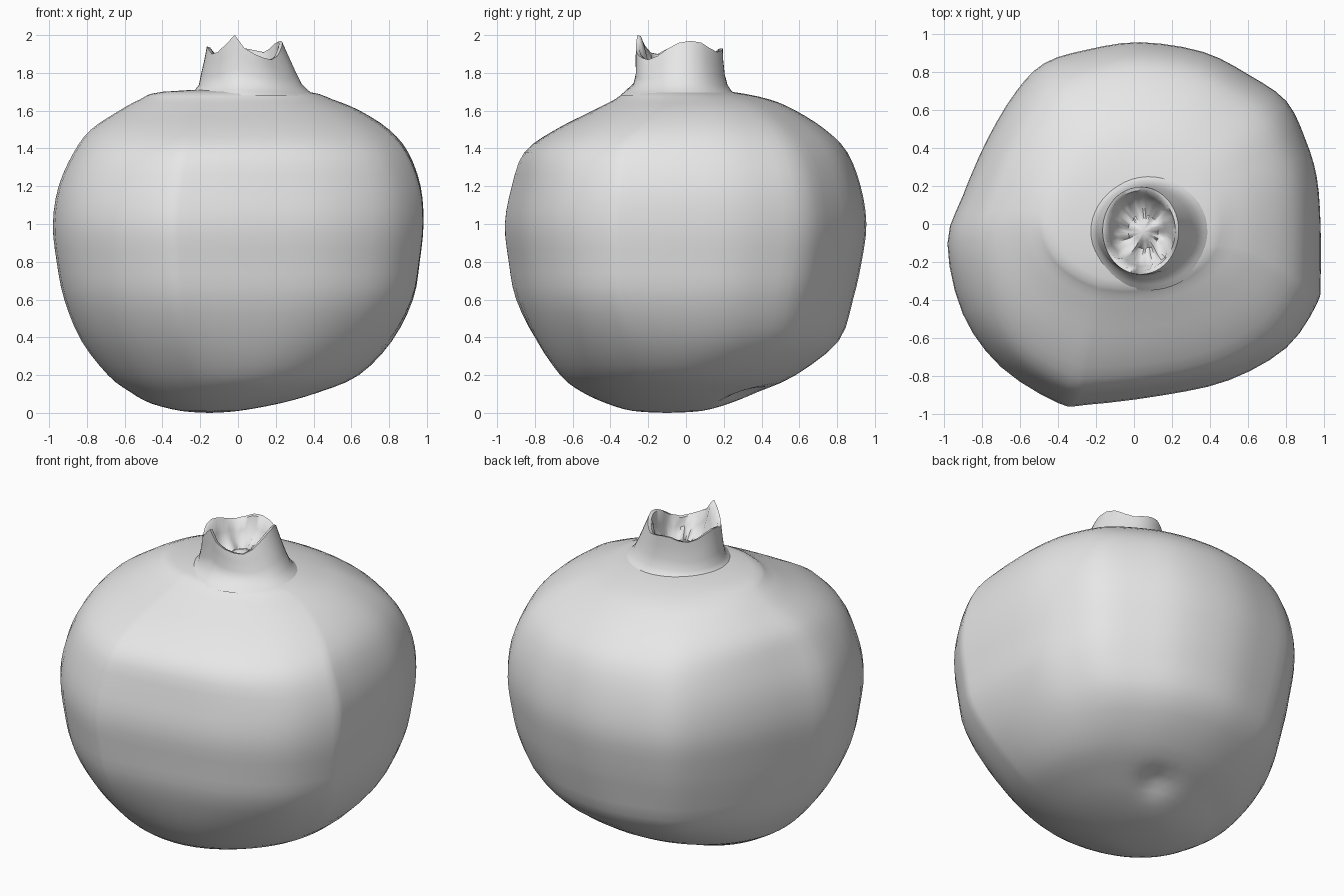
import bpy, bmesh, math, random
from mathutils import Vector

random.seed(4)

cube = bpy.data.objects.get("Cube")
if cube:
    bpy.data.objects.remove(cube, do_unlink=True)

skin = bpy.data.materials.new("plain_grey")
skin.use_nodes = True
grey = (0.8, 0.8, 0.8, 1)
skin.diffuse_color = grey
skin.node_tree.nodes["Principled BSDF"].inputs["Base Color"].default_value = grey


def smooth_samples(keys, steps, closed):
    """Run a Catmull-Rom spline through the key tuples."""
    count = len(keys)

    def key(i):
        return Vector(keys[i % count] if closed else keys[max(0, min(i, count - 1))])

    samples = []
    for i in range(count if closed else count - 1):
        a, b, c, d = (key(i + k) for k in (-1, 0, 1, 2))
        for s in range(steps):
            t = s / steps
            samples.append(b + (c - a) * t / 2
                           + (a - b * 2.5 + c * 2 - d / 2) * t * t
                           + (b * 3 - a - c * 3 + d) * t * t * t / 2)
    if not closed:
        samples.append(key(count - 1))
    return samples


def loft(name, rings, sharp_angle):
    """Skin a list of closed point rings into one smooth object."""
    bm = bmesh.new()
    loops = [[bm.verts.new(p) for p in ring] for ring in rings]
    for low, high in zip(loops, loops[1:]):
        n = len(low)
        for i in range(n):
            j = (i + 1) % n
            bm.faces.new((low[i], low[j], high[j], high[i]))
    bmesh.ops.remove_doubles(bm, verts=bm.verts, dist=0.0005)
    bmesh.ops.recalc_face_normals(bm, faces=bm.faces)
    mesh = bpy.data.meshes.new(name)
    bm.to_mesh(mesh)
    bm.free()
    mesh.materials.append(skin)
    obj = bpy.data.objects.new(name, mesh)
    bpy.context.collection.objects.link(obj)
    bpy.ops.object.select_all(action="DESELECT")
    obj.select_set(True)
    bpy.context.view_layer.objects.active = obj
    bpy.ops.object.shade_smooth_by_angle(angle=math.radians(sharp_angle))
    return obj


# Fruit body: lumpy plan outline, scaled to the extents at each height
outline = [(.98, -.3), (.98, 0), (.96, .25), (.9, .45), (.8, .65), (.6, .79),
           (.36, .91), (.03, .96), (-.25, .92), (-.47, .85), (-.62, .7),
           (-.77, .45), (-.9, .15), (-.98, -.1), (-.9, -.47), (-.7, -.75),
           (-.4, -.94), (-.25, -.95), (.15, -.9), (.5, -.82), (.8, -.65), (.96, -.42)]
plan = [Vector((p.x / .98, p.y / .955)) for p in smooth_samples(outline, 3, True)]

# Height, then left, right, front and back extents
extents = [(0, -.15, -.15, -.1, -.1), (.01, -.3, 0, -.28, .08),
           (.05, -.46, .22, -.42, .23), (.11, -.57, .43, -.55, .38),
           (.2, -.69, .64, -.67, .58), (.38, -.83, .815, -.8, .805),
           (.6, -.92, .925, -.9, .88), (.8, -.96, .96, -.935, .925),
           (1, -.98, .98, -.955, .95), (1.2, -.95, .965, -.92, .92),
           (1.38, -.87, .9, -.86, .85), (1.5, -.78, .8, -.7, .735),
           (1.6, -.63, .645, -.5, .58), (1.66, -.52, .5, -.38, .44),
           (1.7, -.4, .37, -.3, .24), (1.72, .04, .04, -.03, -.03)]
dent = Vector((.1, .31, .08))
body_rings = []
for z, x0, x1, y0, y1 in smooth_samples(extents, 3, False):
    # The outline rounds off towards both poles
    roundness = min(1, abs(z - .95) / .8) ** 3
    ring = []
    for p in plan:
        q = p.lerp(p.normalized(), roundness)
        v = Vector(((x0 + x1 + (x1 - x0) * q.x) / 2,
                    (y0 + y1 + (y1 - y0) * q.y) / 2, max(z, 0)))
        # Shallow blossom scar under the fruit
        push = math.exp(-((v - dent).length / .09) ** 2)
        v += Vector((-.2, -.4, 1)) * .035 * push
        ring.append(v)
    body_rings.append(ring)
loft("fruit_body", body_rings, 60)

# Crown: flared collar with a torn rim, turning in to a hollow cup
rim = [9, 10, 9, 6, 4, 5, 6, 6, 4, 3, 4, 6,
       7, 6, 3, 4, 8, 13, 6, 3, 1, 0, 2, 6]
base = 1.68
segments = 48


def rim_height(i):
    a, b = rim[i // 2 % 24], rim[(i + 1) // 2 % 24]
    return 1.87 + (a + b) / 200


def crown_ring(cx, cy, rx, ry, height, jitter=0):
    points = []
    for i in range(segments):
        a = math.tau * i / segments
        wobble = 1 + random.uniform(-jitter, jitter)
        points.append(Vector((cx + rx * wobble * math.cos(a),
                              cy + ry * wobble * math.sin(a),
                              height(i) + random.uniform(-jitter, jitter) / 4)))
    return points


def rising(f):
    return lambda i: base + f * (rim_height(i) - base)


def level(z, lift=0):
    return lambda i: z + lift * math.sin(5 * math.tau * i / segments)


crown_rings = [
    crown_ring(.07, -.04, .34, .31, rising(0)),
    crown_ring(.07, -.04, .3, .28, rising(.1)),
    crown_ring(.065, -.03, .272, .25, rising(.22)),
    crown_ring(.055, -.03, .25, .235, rising(.45)),
    crown_ring(.045, -.035, .222, .232, rising(.75)),
    crown_ring(.035, -.035, .2, .23, rising(1)),
    crown_ring(.035, -.035, .182, .21, rising(.98)),
    crown_ring(.04, -.035, .165, .19, rising(.7), .05),
    crown_ring(.04, -.035, .13, .15, level(1.79, .015), .06),
    crown_ring(.05, -.04, .08, .09, level(1.76, .015), .06),
    crown_ring(.05, -.04, .045, .05, level(1.79)),
    crown_ring(.05, -.04, 0, 0, level(1.81)),
]
loft("crown", crown_rings, 60)
